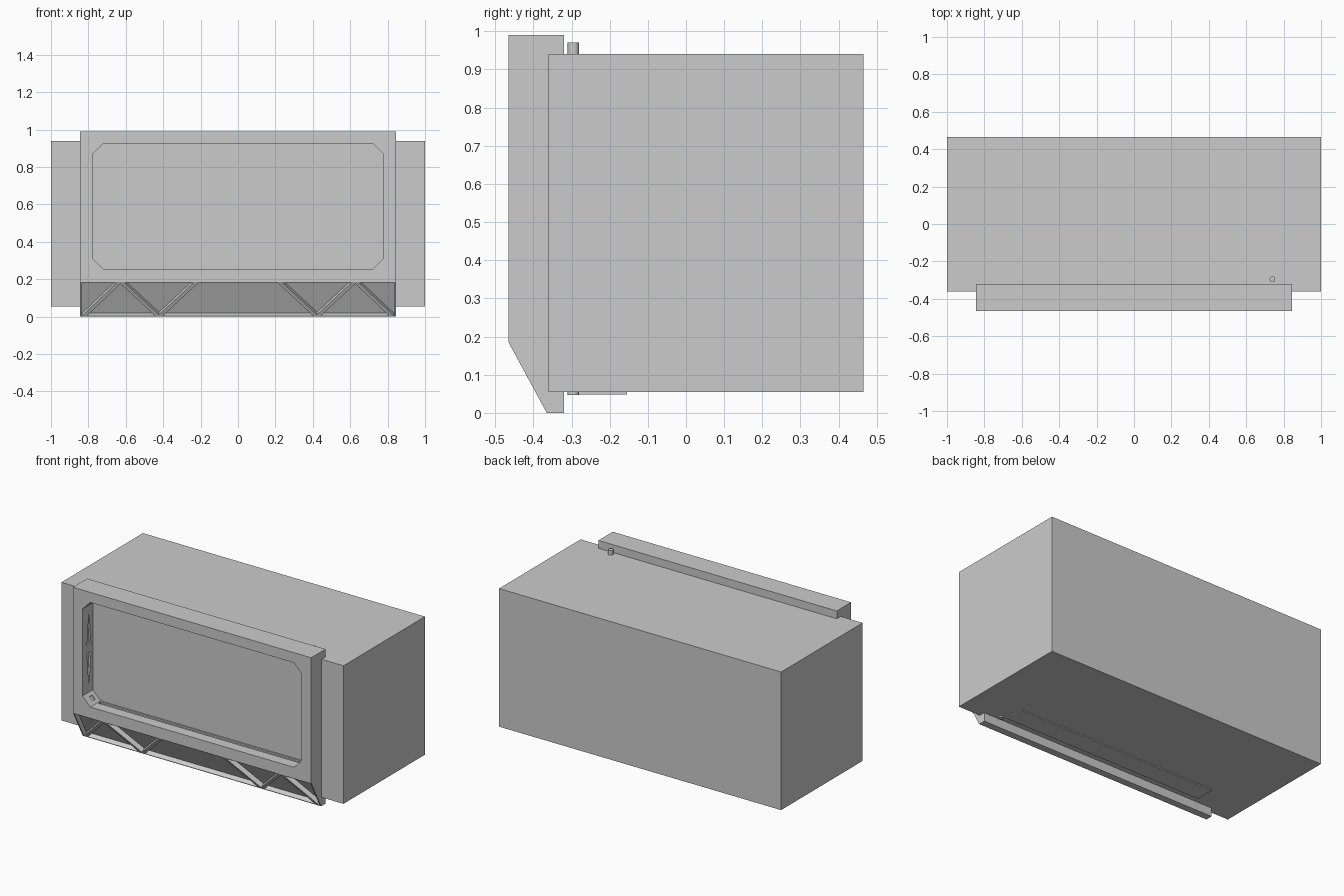
import bpy, bmesh
from mathutils import Vector

if "Cube" in bpy.data.objects:
    bpy.data.objects.remove(bpy.data.objects["Cube"])


def prism(name, pts, sweep):
    """Closed prism: planar outline pts swept along a vector."""
    bm = bmesh.new()
    base = bm.faces.new([bm.verts.new(p) for p in pts])
    res = bmesh.ops.extrude_face_region(bm, geom=[base], use_keep_orig=True)
    moved = [g for g in res["geom"] if isinstance(g, bmesh.types.BMVert)]
    bmesh.ops.translate(bm, verts=moved, vec=sweep)
    bmesh.ops.recalc_face_normals(bm, faces=bm.faces)
    me = bpy.data.meshes.new(name)
    bm.to_mesh(me)
    bm.free()
    ob = bpy.data.objects.new(name, me)
    bpy.context.collection.objects.link(ob)
    return ob


def box(name, x0, x1, y0, y1, z0, z1):
    pts = [(x0, y0, z0), (x1, y0, z0), (x1, y1, z0), (x0, y1, z0)]
    return prism(name, pts, (0, 0, z1 - z0))


def cut(target, cutters):
    """Apply boolean differences and remove the cutters."""
    for c in cutters:
        m = target.modifiers.new("cut", "BOOLEAN")
        m.operation, m.solver, m.object = "DIFFERENCE", "EXACT", c
    dg = bpy.context.evaluated_depsgraph_get()
    me = bpy.data.meshes.new_from_object(target.evaluated_get(dg))
    target.modifiers.clear()
    target.data = me
    for c in cutters:
        bpy.data.objects.remove(c)


# Main housing
box("housing", -1, 1, -0.36, 0.465, 0.055, 0.94)

# Front bezel: side profile swept across the width
W, FRONT, BACK = 0.845, -0.465, -0.32
profile = [(FRONT, 0.99), (BACK, 0.99), (BACK, 0), (-0.365, 0), (FRONT, 0.185)]
bezel = prism("front_bezel", [(-W, y, z) for y, z in profile], (2 * W, 0, 0))

# Window opening with chamfered corners
X, Z0, Z1, C = 0.777, 0.255, 0.925, 0.056
window = [(-X + C, Z0), (X - C, Z0), (X, Z0 + C), (X, Z1 - C),
          (X - C, Z1), (-X + C, Z1), (-X, Z1 - C), (-X, Z0 + C)]
cutters = [prism("window_cut", [(x, -0.6, z) for x, z in window], (0, 0.5, 0))]

# Sloped lower panel coordinates: x across, t up the slope, d depth inward
low, high = Vector((0, -0.365, 0)), Vector((0, FRONT, 0.185))
along = (high - low).normalized()
inward = Vector((0, -along.z, along.y)) * -1
length, DEPTH = (high - low).length, 0.03


def on_slope(x, t, d=0.0):
    return Vector((x, 0, 0)) + low + along * t + inward * d


T0, T1, XR = 0.005, length - 0.005, W - 0.008
cutters.append(prism("slope_cut", [on_slope(x, t, -0.02) for x, t in
                     [(-XR, T0), (XR, T0), (XR, T1), (-XR, T1)]],
                     inward * (DEPTH + 0.02)))
cut(bezel, cutters)

# Shallow slots in the window's inner walls
slots = []
for s in (-1, 1):
    xw = s * (X - 0.01)
    for z_wide, z_tip in ((0.61, 0.83), (0.565, 0.35)):
        slots.append(prism("side_slot_cut", [(xw, -0.42, z_wide), (xw, -0.38, z_wide),
                                            (xw, -0.40, z_tip)], (s * 0.022, 0, 0)))
    for zc, sz in ((Z0, -1), (Z1, 1)):
        # Small slot on each corner chamfer
        mid = Vector((s * (X - C / 2), 0, zc - sz * C / 2))
        u, n = Vector((s, 0, -sz)).normalized(), Vector((s, 0, sz)).normalized()
        slots.append(prism("corner_slot_cut",
                           [mid - n * 0.01 + u * a + Vector((0, y, 0)) for a, y in
                            [(-0.015, -0.42), (0.015, -0.42), (0.015, -0.39), (-0.015, -0.39)]],
                           n * 0.02))
for z in (Z0, Z1):
    slots.append(box("long_slot_cut", -0.715, 0.715, -0.395, -0.37, z - 0.01, z + 0.01))
cut(bezel, slots)

# Diagonal ribs across the sloped recess, mirrored left and right
RIB = 0.013
for s, side in ((-1, "left"), (1, "right")):
    for i, (xb, xt) in enumerate(((0.82, 0.635), (0.43, 0.62), (0.415, 0.225))):
        outline = [on_slope(s * (x + e), t) for x, t, e in
                   [(xb, T0, -RIB), (xb, T0, RIB), (xt, T1, RIB), (xt, T1, -RIB)]]
        prism(f"{side}_rib_{i + 1}", outline, inward * DEPTH)

# Hinge rod passing vertically through the housing
bpy.ops.mesh.primitive_cylinder_add(vertices=24, radius=0.015, depth=0.923,
                                    location=(0.74, -0.295, 0.5085))
bpy.context.object.name = "hinge_rod"
bpy.ops.object.shade_smooth_by_angle()

# Thin plate under the housing
box("bottom_plate", -0.71, 0.71, -0.28, -0.155, 0.048, 0.06)
